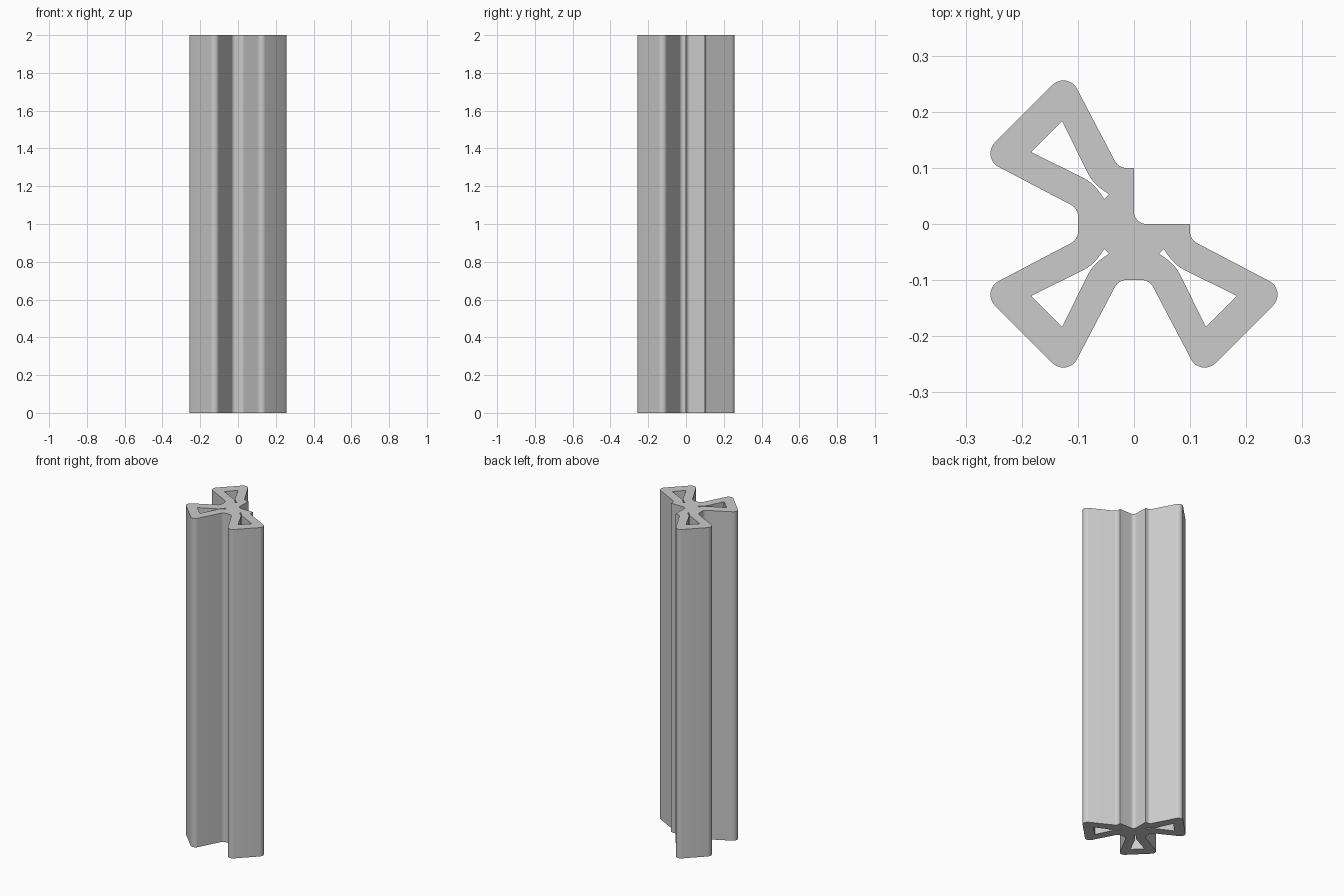
import bpy, bmesh, math
from mathutils import Vector

HEIGHT = 2.0
TIP_R, ROOT_R = 0.027, 0.022

cube = bpy.data.objects.get("Cube")
if cube:
    bpy.data.objects.remove(cube, do_unlink=True)


def fillet(corners, steps=8):
    """Round each (x, y, radius) corner of a closed polygon."""
    out = []
    for i, (x, y, r) in enumerate(corners):
        p = Vector((x, y))
        if r == 0:
            out.append(p)
            continue
        a = (Vector(corners[i - 1][:2]) - p).normalized()
        b = (Vector(corners[(i + 1) % len(corners)][:2]) - p).normalized()
        half = a.angle(b) / 2
        centre = p + (a + b).normalized() * r / math.sin(half)
        start = p + a * r / math.tan(half) - centre
        end = p + b * r / math.tan(half) - centre
        sweep = math.pi - 2 * half
        for k in range(steps + 1):
            t = k / steps
            out.append(centre + (start * math.sin((1 - t) * sweep)
                                 + end * math.sin(t * sweep)) / math.sin(sweep))
    return out


# One flared arm: root and tip corners, mirrored across its diagonal
half_arm = [(0.0276, 0.1, ROOT_R), (0.119, 0.274, TIP_R)]
arm = half_arm + [(y, x, r) for x, y, r in reversed(half_arm)]

# Half of the arm's hollow: (distance along the diagonal, half width)
half_hole = [(0.069, 0.006), (0.08, 0.0038), (0.09, 0.0025), (0.1, 0.002),
             (0.11, 0.0028), (0.12, 0.0052), (0.2205, 0.039)]
hole = half_hole + [(u, -v) for u, v in reversed(half_hole)]

# Outline runs around three arms, then the open corner
outline = [(0, 0, ROOT_R), (0, 0.1, 0)]
holes = []
for sx, sy in ((-1, 1), (-1, -1), (1, -1)):
    pts = [(x * sx, y * sy, r) for x, y, r in arm]
    outline += pts if sx * sy < 0 else reversed(pts)
    holes.append([Vector(((u - v) * sx, (u + v) * sy)) / math.sqrt(2)
                  for u, v in hole])
outline.append((0.1, 0, 0))

# Fill the section and extrude it to full height
bm = bmesh.new()
edges = []
for loop in [fillet(outline)] + holes:
    verts = [bm.verts.new((p.x, p.y, 0)) for p in loop]
    edges += [bm.edges.new((verts[i - 1], v)) for i, v in enumerate(verts)]
bmesh.ops.triangle_fill(bm, use_beauty=True, edges=edges, normal=(0, 0, 1))
grown = bmesh.ops.extrude_face_region(bm, geom=bm.faces[:])
bmesh.ops.translate(bm, vec=(0, 0, HEIGHT),
                    verts=[g for g in grown["geom"] if isinstance(g, bmesh.types.BMVert)])
bmesh.ops.recalc_face_normals(bm, faces=bm.faces[:])
mesh = bpy.data.meshes.new("extruded_profile")
bm.to_mesh(mesh)
bm.free()

# Plain grey finish
grey = bpy.data.materials.new("light_grey")
grey.use_nodes = True
colour = (0.6, 0.6, 0.6, 1)
grey.diffuse_color = colour
grey.node_tree.nodes["Principled BSDF"].inputs["Base Color"].default_value = colour
mesh.materials.append(grey)

profile = bpy.data.objects.new("extruded_profile", mesh)
bpy.context.collection.objects.link(profile)
bpy.ops.object.select_all(action='DESELECT')
profile.select_set(True)
bpy.context.view_layer.objects.active = profile
bpy.ops.object.shade_smooth_by_angle(angle=math.radians(30))
